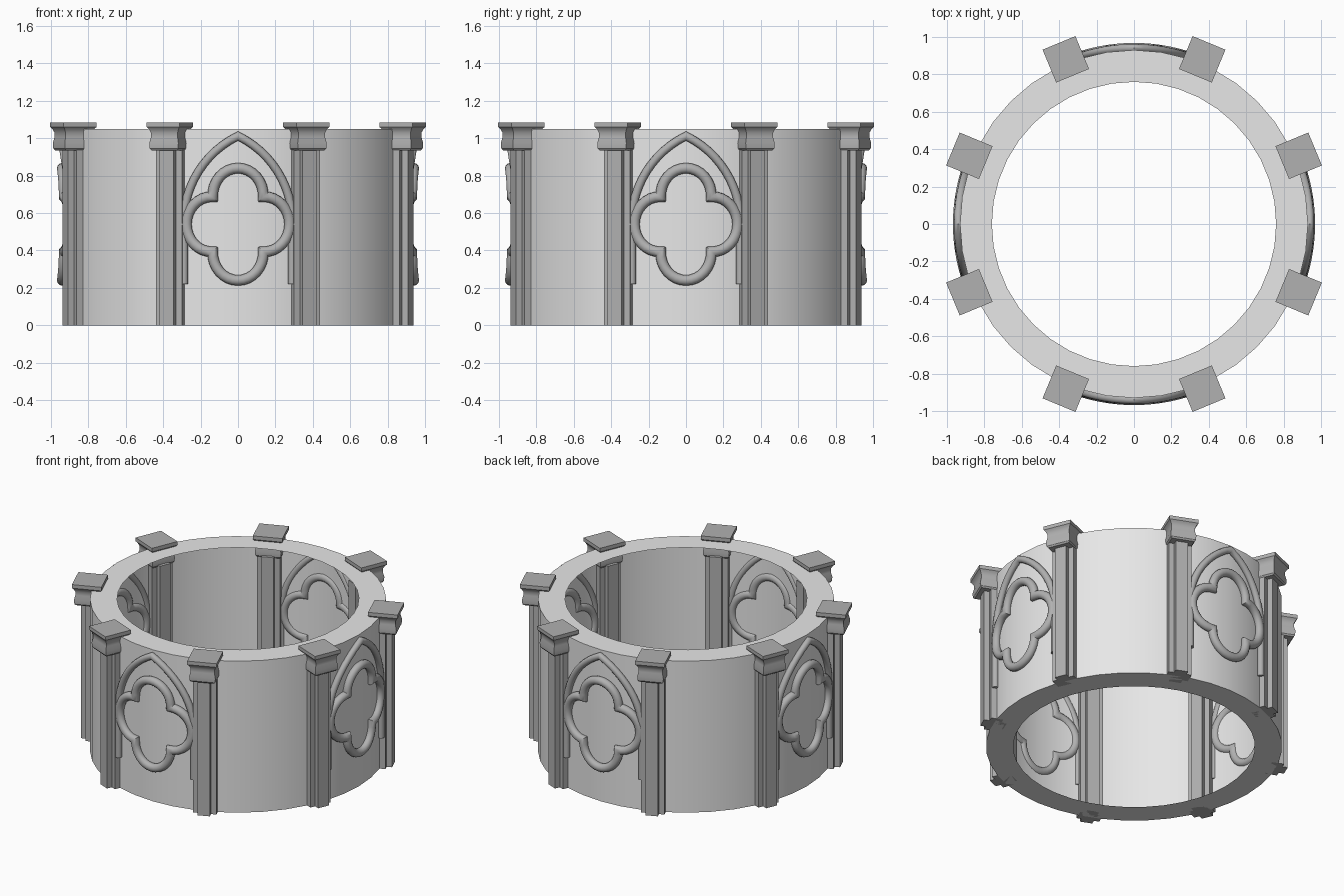
import bpy, bmesh, math
from mathutils import Vector, Matrix

if "Cube" in bpy.data.objects:
    bpy.data.objects.remove(bpy.data.objects["Cube"])

def material(name, v):
    m = bpy.data.materials.new(name)
    m.diffuse_color = (v, v, v, 1)
    m.use_nodes = True
    m.node_tree.nodes["Principled BSDF"].inputs["Base Color"].default_value = m.diffuse_color
    return m

WALL = material("pale stone", 0.8)
TRIM = material("grey stone", 0.44)

def finish(name, bm, mat, smooth=None, recalc=True):
    if recalc:
        bmesh.ops.recalc_face_normals(bm, faces=bm.faces)
    me = bpy.data.meshes.new(name)
    bm.to_mesh(me)
    bm.free()
    me.materials.append(mat)
    ob = bpy.data.objects.new(name, me)
    bpy.context.collection.objects.link(ob)
    if smooth:
        bpy.ops.object.select_all(action='DESELECT')
        ob.select_set(True)
        bpy.context.view_layer.objects.active = ob
        bpy.ops.object.shade_smooth_by_angle(angle=math.radians(smooth))
    return ob

def loft(bm, rings, closed=False, caps=True):
    """Skin a list of closed rings of points."""
    vs = [[bm.verts.new(p) for p in r] for r in rings]
    n = len(vs[0])
    pairs = list(zip(vs, vs[1:])) + ([(vs[-1], vs[0])] if closed else [])
    for a, b in pairs:
        for i in range(n):
            j = (i + 1) % n
            bm.faces.new((a[i], a[j], b[j], b[i]))
    if caps and not closed:
        bm.faces.new(vs[0][::-1])
        bm.faces.new(vs[-1])

# Drum wall: outer skin with flat top and bottom rims, open on the inside
def circle(r, z, n=40):
    return [(r * math.cos(2 * math.pi * i / n), r * math.sin(2 * math.pi * i / n), z) for i in range(n)]
bm = bmesh.new()
loft(bm, [circle(0.76, 0), circle(0.93, 0), circle(0.93, 1.05), circle(0.76, 1.05)], caps=False)
finish("drum_wall", bm, WALL, 30, recalc=False)

# Piers: cross-shaped shaft plus moulded square capital
L, W = 0.075, 0.04
CROSS = [(L, -W), (L, W), (W, W), (W, L), (-W, L), (-W, W),
         (-L, W), (-L, -W), (-W, -W), (-W, -L), (W, -L), (W, -W)]
CAP = [(0.074, 0.935), (0.082, 0.945), (0.084, 0.975), (0.077, 1.005),
       (0.077, 1.03), (0.086, 1.05), (0.095, 1.06), (0.095, 1.085)]
for k in range(8):
    turn = Matrix.Rotation(math.radians(22.5 + 45 * k), 4, 'Z')
    bm = bmesh.new()
    loft(bm, [[turn @ Vector((0.925 + x, y, z)) for x, y in CROSS] for z in (0, 0.95)])
    finish(f"pier_shaft_{k + 1}", bm, TRIM)
    bm = bmesh.new()
    loft(bm, [[turn @ Vector((0.953 + x * h, y * h, z)) for x, y in ((1, -1), (1, 1), (-1, 1), (-1, -1))]
              for h, z in CAP])
    finish(f"pier_capital_{k + 1}", bm, TRIM, 30)

# Tracery: round moulding swept along a flat path wrapped on the drum
R = 0.94
def moulding(name, path, r, closed, turn, sides=12):
    pts = [Vector(p) for p in path]
    n = len(pts)
    rings = []
    for i, p in enumerate(pts):
        a = pts[i - 1] if (closed or i > 0) else p
        b = pts[(i + 1) % n] if (closed or i < n - 1) else p
        d1, d2 = (p - a), (b - p)
        d1 = d1.normalized() if d1.length else d2.normalized()
        d2 = d2.normalized() if d2.length else d1
        t = (d1 + d2).normalized()
        miter = min(1.5, 1 / max(0.1, t.dot(d1)))
        nrm = Vector((-t.y, t.x)) * miter
        ring = []
        for s in range(sides):
            f = 2 * math.pi * s / sides
            q = p + nrm * (r * math.cos(f))
            rad = R + r * math.sin(f)
            th = math.asin(q.x / R)
            ring.append(turn @ Vector((rad * math.sin(th), -rad * math.cos(th), q.y)))
        rings.append(ring)
    bm = bmesh.new()
    loft(bm, rings, closed)
    finish(name, bm, TRIM, 50)

# Quatrefoil path: four lobes meeting at diagonal cusps
lr, ld = 0.147, 0.153
half = ld * math.sqrt(0.5)
cusp = half + math.sqrt(lr * lr - half * half)
c = cusp * math.sqrt(0.5)
span = math.atan2(c, c - ld)
foil = []
for q in range(4):
    base = q * math.pi / 2
    for i in range(16):
        a = base - span + 2 * span * i / 16
        foil.append((0.92 * (ld * math.cos(base) + lr * math.cos(a)),
                     0.54 + ld * math.sin(base) + lr * math.sin(a)))

# Pointed arch path with straight legs
hw, spring, apex = 0.29, 0.55, 1.012
off = ((apex - spring) ** 2 - hw * hw) / (2 * hw)
big = hw + off
top = math.acos(off / big)
side = [(hw, 0.22)] + [(big * math.cos(top * i / 12) - off, spring + big * math.sin(top * i / 12)) for i in range(13)]
arch = side + [(-x, z) for x, z in side[-2::-1]]

for k, place in enumerate(("front", "right", "back", "left")):
    turn = Matrix.Rotation(math.pi / 2 * k, 4, 'Z')
    moulding(f"{place}_quatrefoil", foil, 0.028, True, turn)
    moulding(f"{place}_pointed_arch", arch, 0.022, False, turn)
